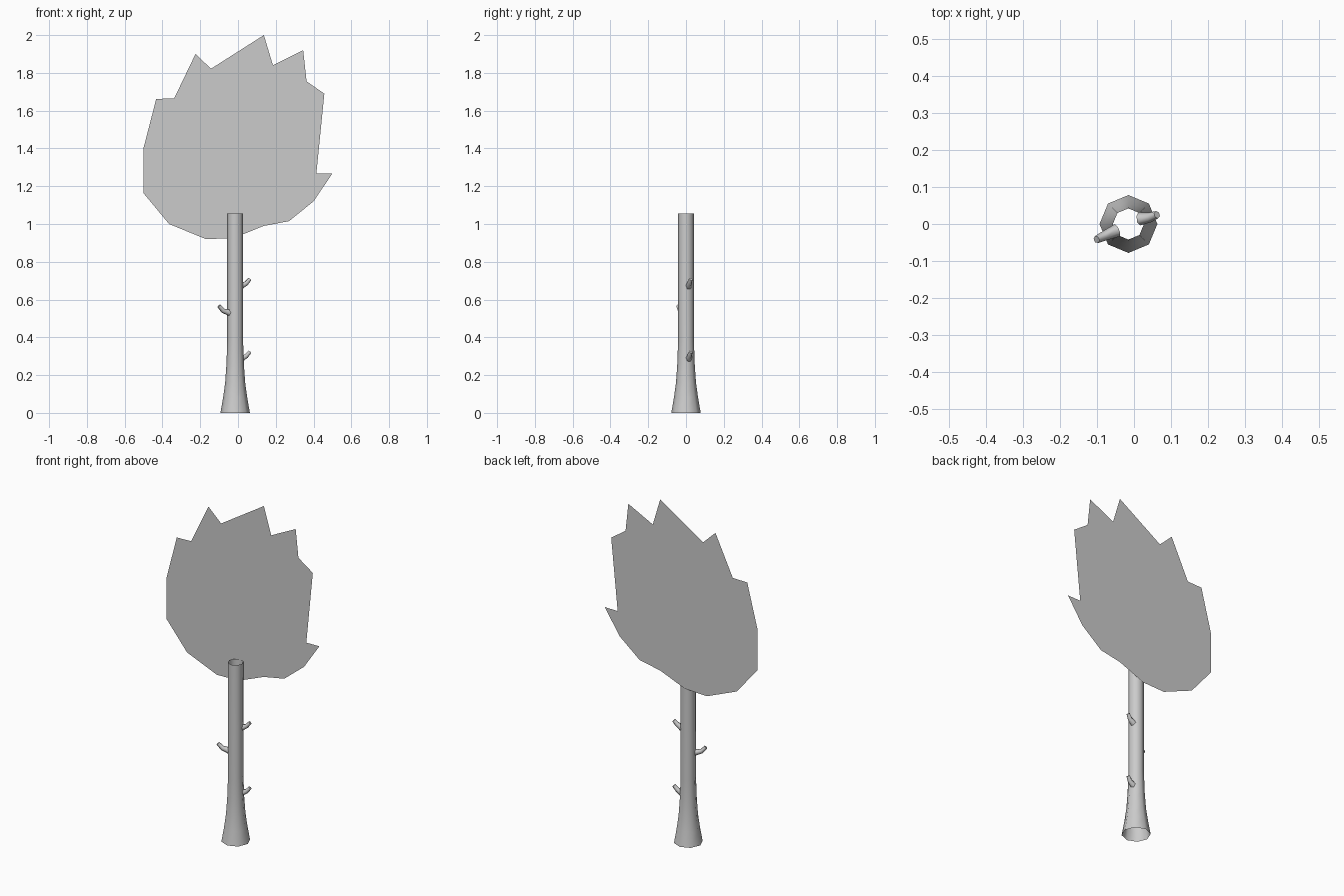
import bpy, bmesh
from math import cos, sin, tau

if "Cube" in bpy.data.objects:
    bpy.data.objects.remove(bpy.data.objects["Cube"])

CX = -0.015  # trunk axis


def add_object(name, bm, smooth):
    mesh = bpy.data.meshes.new(name)
    for f in bm.faces:
        f.smooth = smooth
    bm.to_mesh(mesh)
    bm.free()
    obj = bpy.data.objects.new(name, mesh)
    bpy.context.collection.objects.link(obj)
    return obj


# Trunk: open eight-sided tube with a flared foot (height, radius)
profile = [(0, 0.078), (0.08, 0.064), (0.16, 0.053), (0.26, 0.046),
           (0.38, 0.042), (1.055, 0.042)]
SIDES = 8
bm = bmesh.new()
rings = [[bm.verts.new((CX + r * cos(tau * i / SIDES), r * sin(tau * i / SIDES), z))
          for i in range(SIDES)] for z, r in profile]
for lo, hi in zip(rings, rings[1:]):
    for i in range(SIDES):
        j = (i + 1) % SIDES
        bm.faces.new((lo[i], lo[j], hi[j], hi[i]))
add_object("trunk", bm, True)

# Foliage: flat jagged card just behind the trunk (x, z)
outline = [(0.137, 2.0), (0.185, 1.84), (0.345, 1.92), (0.363, 1.755), (0.457, 1.69),
           (0.38, 1.42), (0.27, 1.265), (0.5, 1.268), (0.4, 1.12), (0.27, 1.015),
           (0.137, 0.99), (-0.025, 0.925), (-0.17, 0.92), (-0.365, 1.0), (-0.5, 1.163),
           (-0.457, 1.232), (-0.5, 1.403), (-0.423, 1.393), (-0.433, 1.662),
           (-0.338, 1.665), (-0.225, 1.9), (-0.143, 1.822)]
bm = bmesh.new()
bm.faces.new([bm.verts.new((x, 0.046, z)) for x, z in reversed(outline)])
bmesh.ops.triangulate(bm, faces=bm.faces[:])
add_object("foliage", bm, False)


# Twigs: short bent tapering stubs
def twig(name, points):
    curve = bpy.data.curves.new(name, 'CURVE')
    curve.dimensions = '3D'
    curve.bevel_depth = 0.012
    curve.bevel_resolution = 1
    curve.use_fill_caps = True
    spline = curve.splines.new('POLY')
    spline.points.add(len(points) - 1)
    for p, co, r in zip(spline.points, points, (1.5, 1.1, 0.85)):
        p.co = (*co, 1)
        p.radius = r
    bpy.context.collection.objects.link(bpy.data.objects.new(name, curve))


for name, z in (("lower_right_twig", 0.285), ("upper_right_twig", 0.67)):
    twig(name, [(0.015, 0.014, z), (0.044, 0.018, z + 0.016), (0.062, 0.025, z + 0.038)])
twig("left_twig", [(-0.045, -0.017, 0.53), (-0.08, -0.032, 0.542), (-0.101, -0.042, 0.567)])
